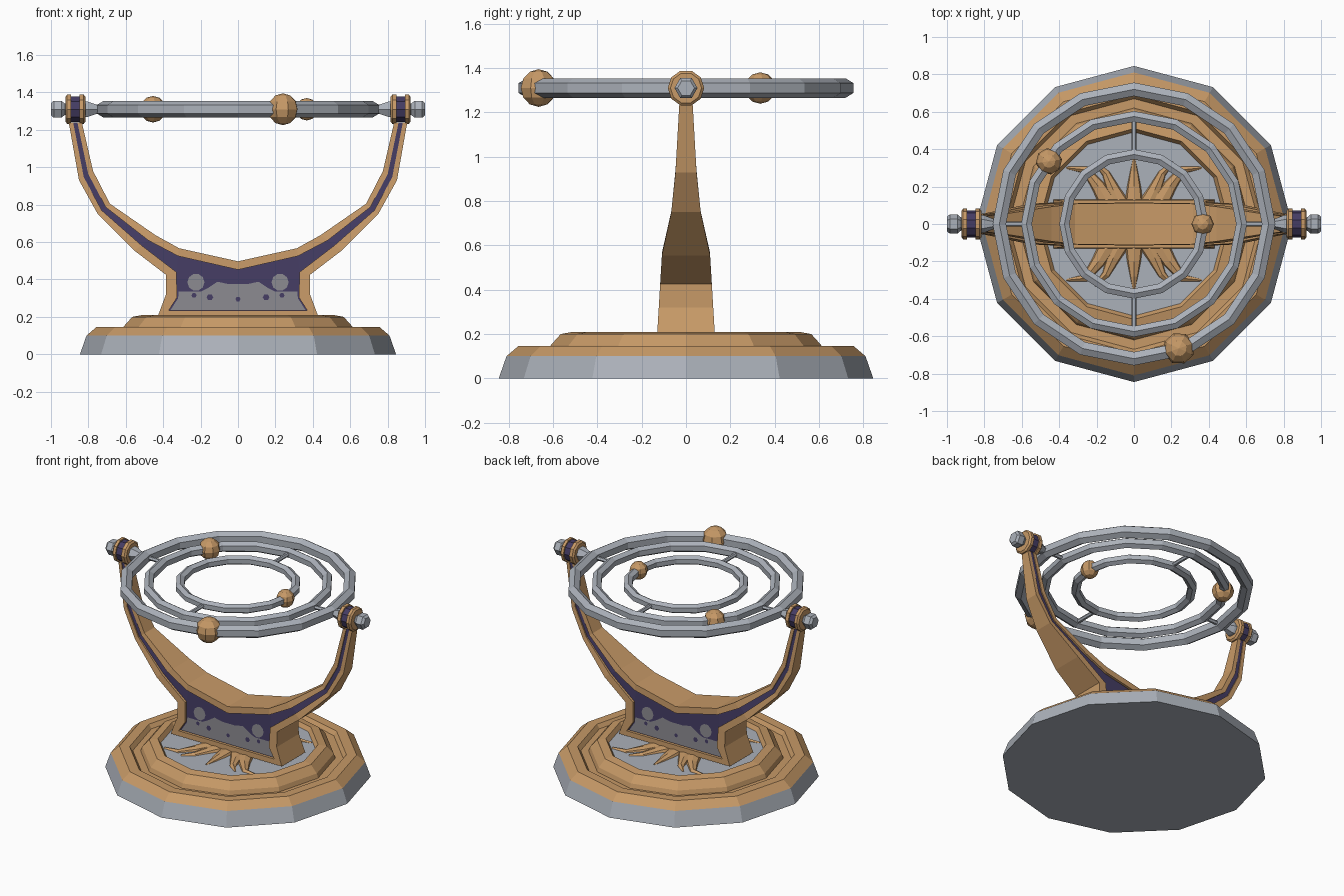
import bpy, bmesh, math
from mathutils import Vector, Matrix

if "Cube" in bpy.data.objects:
    bpy.data.objects.remove(bpy.data.objects["Cube"])

def mat(name, c):
    m = bpy.data.materials.new(name)
    m.diffuse_color = (*c, 1)
    m.use_nodes = True
    m.node_tree.nodes["Principled BSDF"].inputs["Base Color"].default_value = m.diffuse_color
    return m

GOLD = mat("warm gold", (0.57, 0.32, 0.135))
SILVER = mat("silver grey", (0.41, 0.44, 0.49))
PURPLE = mat("dark purple", (0.058, 0.045, 0.125))
GREY = mat("panel grey", (0.25, 0.245, 0.27))

def finish(name, bm, *mats):
    bmesh.ops.remove_doubles(bm, verts=bm.verts, dist=1e-5)
    bmesh.ops.recalc_face_normals(bm, faces=bm.faces)
    me = bpy.data.meshes.new(name)
    bm.to_mesh(me)
    bm.free()
    for m in mats:
        me.materials.append(m)
    ob = bpy.data.objects.new(name, me)
    bpy.context.collection.objects.link(ob)
    return ob

def lathe(name, prof, sides, m, closed=False, axis='Z', loc=(0, 0, 0)):
    """Spin (radius, height) points around an axis."""
    bm = bmesh.new()
    rows = []
    for r, h in prof:
        row = []
        for k in range(sides):
            a = 2 * math.pi * k / sides
            c, s = r * math.cos(a), r * math.sin(a)
            row.append(bm.verts.new((c, s, h) if axis == 'Z' else (h, c, s)))
        rows.append(row)
    n = len(rows)
    for i in range(n if closed else n - 1):
        a, b = rows[i], rows[(i + 1) % n]
        for k in range(sides):
            j = (k + 1) % sides
            bm.faces.new((a[k], a[j], b[j], b[k]))
    if not closed:
        bm.faces.new(rows[0])
        bm.faces.new(rows[-1])
    ob = finish(name, bm, m)
    ob.location = loc
    return ob

# Base: silver plinth, gold stepped rings, silver inlay disc
lathe("base_plinth", [(0.845, 0), (0.81, 0.1)], 12, SILVER)
lathe("base_outer_ring", [(0.81, 0.1), (0.755, 0.147), (0.69, 0.147), (0.67, 0.12), (0.55, 0.12), (0.55, 0.1)],
      12, GOLD, True)
lathe("base_inner_ring", [(0.62, 0.12), (0.61, 0.15), (0.565, 0.2), (0.51, 0.21), (0.49, 0.18), (0.49, 0.1)],
      12, GOLD, True)
lathe("base_disc", [(0.5, 0.1), (0.5, 0.182)], 12, SILVER)

# Sunburst rays on the disc: tapered ridged strips
def ray(name, pts, sx, sy):
    bm = bmesh.new()
    prev = None
    P = [Vector((x * sx, y * sy, 0)) for x, y in pts]
    for i, p in enumerate(P):
        t = (P[min(i + 1, len(P) - 1)] - P[max(i - 1, 0)]).normalized()
        nrm = Vector((-t.y, t.x, 0))
        f = i / (len(P) - 1)
        w, h = 0.048 * (1 - f) + 0.008, 0.21 - 0.02 * f
        row = [bm.verts.new(p + nrm * s * w + Vector((0, 0, z)))
               for s, z in ((-1, 0.175), (-0.75, h - 0.008), (0, h), (0.75, h - 0.008), (1, 0.175))]
        if prev:
            for k in range(4):
                bm.faces.new((prev[k], prev[k + 1], row[k + 1], row[k]))
        prev = row
    bm.faces.new(prev)
    finish(name, bm, GOLD)

for sy in (-1, 1):
    ray("sun_ray_middle", [(0, 0.08), (0, 0.2), (0, 0.28), (0, 0.35)], 1, sy)
    for sx in (-1, 1):
        ray("sun_ray_inner", [(0.06, 0.08), (0.11, 0.18), (0.15, 0.27), (0.21, 0.33)], sx, sy)
        ray("sun_ray_outer", [(0.12, 0.08), (0.19, 0.2), (0.26, 0.29), (0.36, 0.3)], sx, sy)

# Yoke: right-half outline P and panel outline Q, mirrored in x and y
def depth(z):
    tab = [(0.2, 0.13), (0.57, 0.108), (0.8, 0.055), (1.24, 0.03)]
    for (z0, d0), (z1, d1) in zip(tab, tab[1:]):
        if z <= z1 + 1e-6:
            return d0 + (d1 - d0) * (z - z0) / (z1 - z0)
    return 0.03

P = [(0, 0.2), (0.43, 0.2), (0.385, 0.32), (0.385, 0.425), (0.555, 0.555), (0.75, 0.75), (0.85, 0.93),
     (0.905, 1.24), (0.835, 1.24), (0.775, 0.98), (0.685, 0.805), (0.44, 0.636), (0.315, 0.567), (0, 0.497)]
Q = [(0, 0.235), (0.37, 0.235), (0.325, 0.305), (0.33, 0.44)]
def mix(i, j, t):
    return tuple(a + (b - a) * t for a, b in zip(P[i], P[j]))
Q += [mix(i, 15 - i, 0.34) for i in range(4, 8)]
Q += [mix(i, 15 - i, 0.34) for i in range(8, 12)]
Q += [(0.32, 0.525), (0, 0.452)]

bm = bmesh.new()
def face(pts, mi=0):
    f = bm.faces.new([bm.verts.new(p) for p in pts])
    f.material_index = mi
for sx in (-1, 1):
    for sy in (-1, 1):
        def at(p, k=1.0):
            return (sx * p[0], sy * depth(p[1]) * k, p[1])
        for i in range(13):
            if i != 7:
                face([at(P[i]), at(P[i + 1]), at(Q[i + 1]), at(Q[i])])
                face([at(Q[i]), at(Q[i + 1]), at(Q[i + 1], 0.85), at(Q[i], 0.85)])
        for ids in ([0, 1, 2, 3, 12, 13], [3, 4, 11, 12], [4, 5, 10, 11], [5, 6, 9, 10], [6, 7, 8, 9]):
            face([at(Q[i], 0.85) for i in ids], 1)
    for i in range(13):
        a, b = P[i], P[i + 1]
        face([(sx * a[0], -depth(a[1]), a[1]), (sx * b[0], -depth(b[1]), b[1]),
              (sx * b[0], depth(b[1]), b[1]), (sx * a[0], depth(a[1]), a[1])])
finish("yoke", bm, GOLD, PURPLE)

# Painted pattern plates on the foot panel
def plate(name, pts, m, lift):
    bm = bmesh.new()
    for sy in (-1, 1):
        bm.faces.new([bm.verts.new((x, sy * (0.85 * depth(z) + lift), z)) for x, z in pts])
    finish(name, bm, m)

def disc(cx, cz, r, n=10):
    return [(cx + r * math.cos(2 * math.pi * k / n), cz + r * math.sin(2 * math.pi * k / n)) for k in range(n)]

half = [(0.36, 0.238), (0.32, 0.3), (0.318, 0.335), (0.2, 0.335), (0.16, 0.355), (0.11, 0.388), (0.05, 0.375)]
plate("panel_pattern", half + [(-x, z) for x, z in reversed(half)], GREY, 0.002)
for s in (-1, 1):
    plate("panel_curl", disc(s * 0.225, 0.385, 0.046), GREY, 0.003)
    plate("panel_spot_large", disc(s * 0.15, 0.305, 0.018, 6), PURPLE, 0.004)
    plate("panel_spot_small", disc(s * 0.235, 0.315, 0.014, 6), PURPLE, 0.004)
plate("panel_spot_middle", disc(0, 0.295, 0.014, 6), PURPLE, 0.004)

# Hubs and pivot pins at the yoke tips
ZC = 1.31
for s in (-1, 1):
    def spin(name, prof, n, m):
        lathe(name, [(r, s * x) for r, x in prof], n, m, axis='X', loc=(0, 0, ZC))
    spin("hub_inner_plate", [(0.07, 0.815), (0.082, 0.825), (0.082, 0.848)], 10, GOLD)
    spin("hub_core", [(0.072, 0.845), (0.072, 0.9)], 10, PURPLE)
    spin("hub_outer_plate", [(0.082, 0.893), (0.082, 0.913), (0.07, 0.923)], 10, GOLD)
    spin("pin_outer", [(0.035, 0.9), (0.035, 0.925), (0.052, 0.945), (0.052, 0.985), (0.038, 1.0)], 6, SILVER)
    spin("pin_inner", [(0.05, 0.83), (0.046, 0.8), (0.02, 0.735), (0.02, 0.7)], 6, SILVER)

# Three concentric rings
for name, r, w, h in (("outer_ring", 0.72, 0.036, 0.044), ("middle_ring", 0.575, 0.029, 0.036),
                      ("inner_ring", 0.372, 0.027, 0.032)):
    sec = [(w, -h / 2), (w, h / 2), (0, h), (-w, h / 2), (-w, -h / 2), (0, -h)]
    lathe(name, [(r + a, b) for a, b in sec], 16, SILVER, True, loc=(0, 0, ZC))

# Short spokes linking the rings
for s in (-1, 1):
    lathe("outer_spoke", [(0.014, s * 0.59), (0.014, s * 0.7)], 6, SILVER, axis='X', loc=(0, 0, ZC))
    ob = lathe("inner_spoke", [(0.014, s * 0.385), (0.014, s * 0.56)], 6, SILVER, axis='X', loc=(0, 0, ZC))
    ob.rotation_euler.z = math.pi / 2

# Gold beads threaded on the rings
for name, x, y, r in (("large_bead", 0.24, -0.665, 0.085), ("medium_bead", -0.455, 0.335, 0.071),
                      ("small_bead", 0.367, 0, 0.06)):
    bm = bmesh.new()
    bmesh.ops.create_uvsphere(bm, u_segments=8, v_segments=6, radius=r,
                              matrix=Matrix.Rotation(math.atan2(y, x), 4, 'Z'))
    finish(name, bm, GOLD).location = (x, y, ZC)
